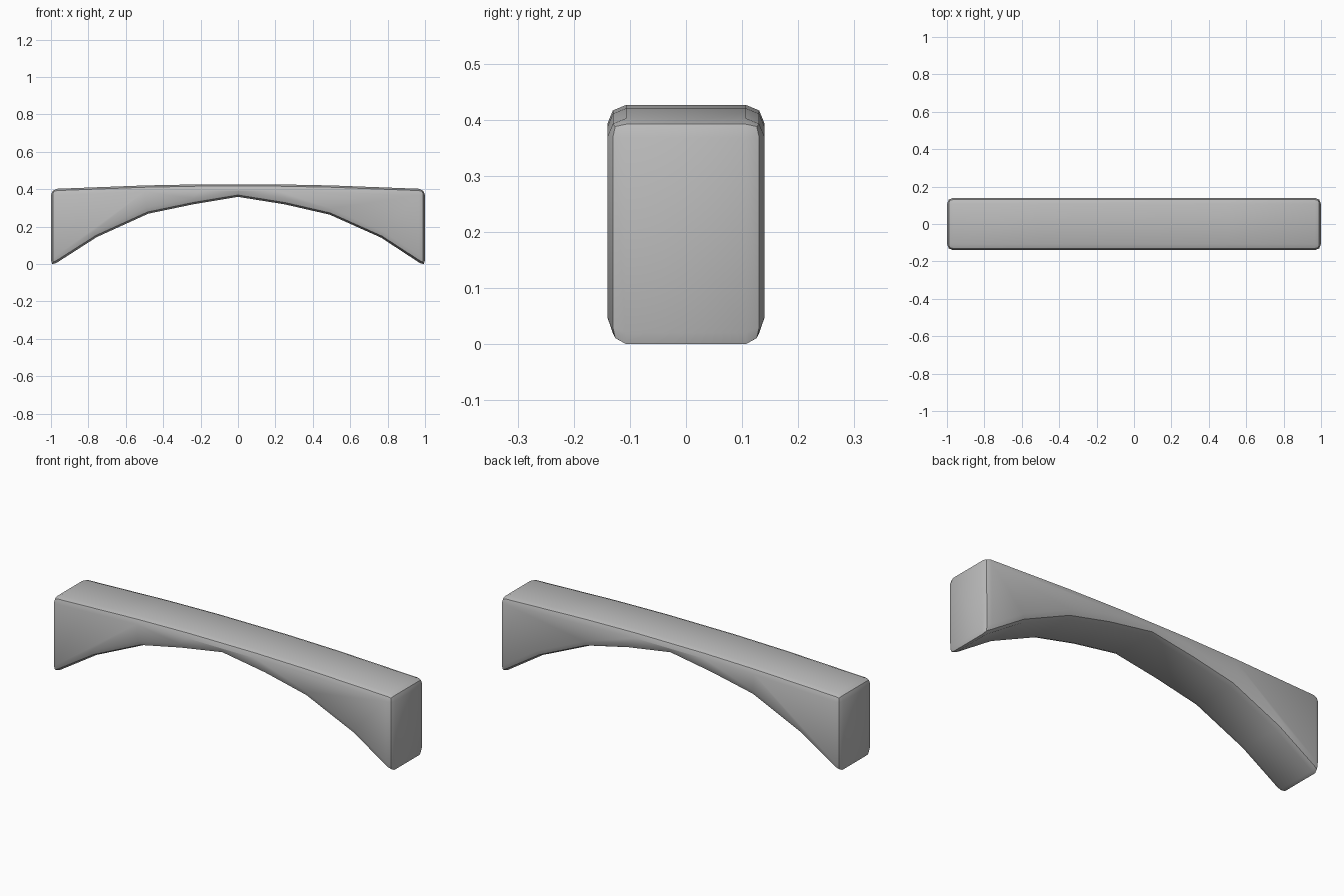
import bpy, bmesh

if "Cube" in bpy.data.objects:
    bpy.data.objects.remove(bpy.data.objects["Cube"])

grey = bpy.data.materials.new("stone_grey")
grey.use_nodes = True
colour = (0.5, 0.5, 0.5, 1)
grey.diffuse_color = colour
grey.node_tree.nodes["Principled BSDF"].inputs["Base Color"].default_value = colour

# Side outline: shallow crown on top, faceted arch underneath
HALF_DEPTH = 0.14
top = [(-1, 0.402), (-0.5, 0.421), (-0.2, 0.427), (0.2, 0.427), (0.5, 0.421), (1, 0.402)]
under = [(1, -0.012), (0.765, 0.142), (0.49, 0.265), (0.25, 0.32), (0, 0.36),
         (-0.24, 0.32), (-0.48, 0.27), (-0.755, 0.145), (-1, -0.012)]

bm = bmesh.new()
face = bm.faces.new([bm.verts.new((x, -HALF_DEPTH, z)) for x, z in top + under])
extruded = bmesh.ops.extrude_face_region(bm, geom=[face])["geom"]
for v in extruded:
    if isinstance(v, bmesh.types.BMVert):
        v.co.y = HALF_DEPTH
bmesh.ops.recalc_face_normals(bm, faces=bm.faces)
mesh = bpy.data.meshes.new("arched_beam")
bm.to_mesh(mesh)
bm.free()

beam = bpy.data.objects.new("arched_beam", mesh)
bpy.context.collection.objects.link(beam)
mesh.materials.append(grey)
bpy.context.view_layer.objects.active = beam
beam.select_set(True)

# Rounded outer edges
bevel = beam.modifiers.new("rounded_edges", "BEVEL")
bevel.width = 0.033
bevel.segments = 2
bevel.limit_method = "ANGLE"
bevel.angle_limit = 0.6
bpy.ops.object.modifier_apply(modifier=bevel.name)

# Rest on the ground
lowest = min(v.co.z for v in mesh.vertices)
for v in mesh.vertices:
    v.co.z -= lowest
bpy.ops.object.shade_smooth_by_angle(angle=0.6)
print("lowest", lowest, "top", max(v.co.z for v in mesh.vertices))
